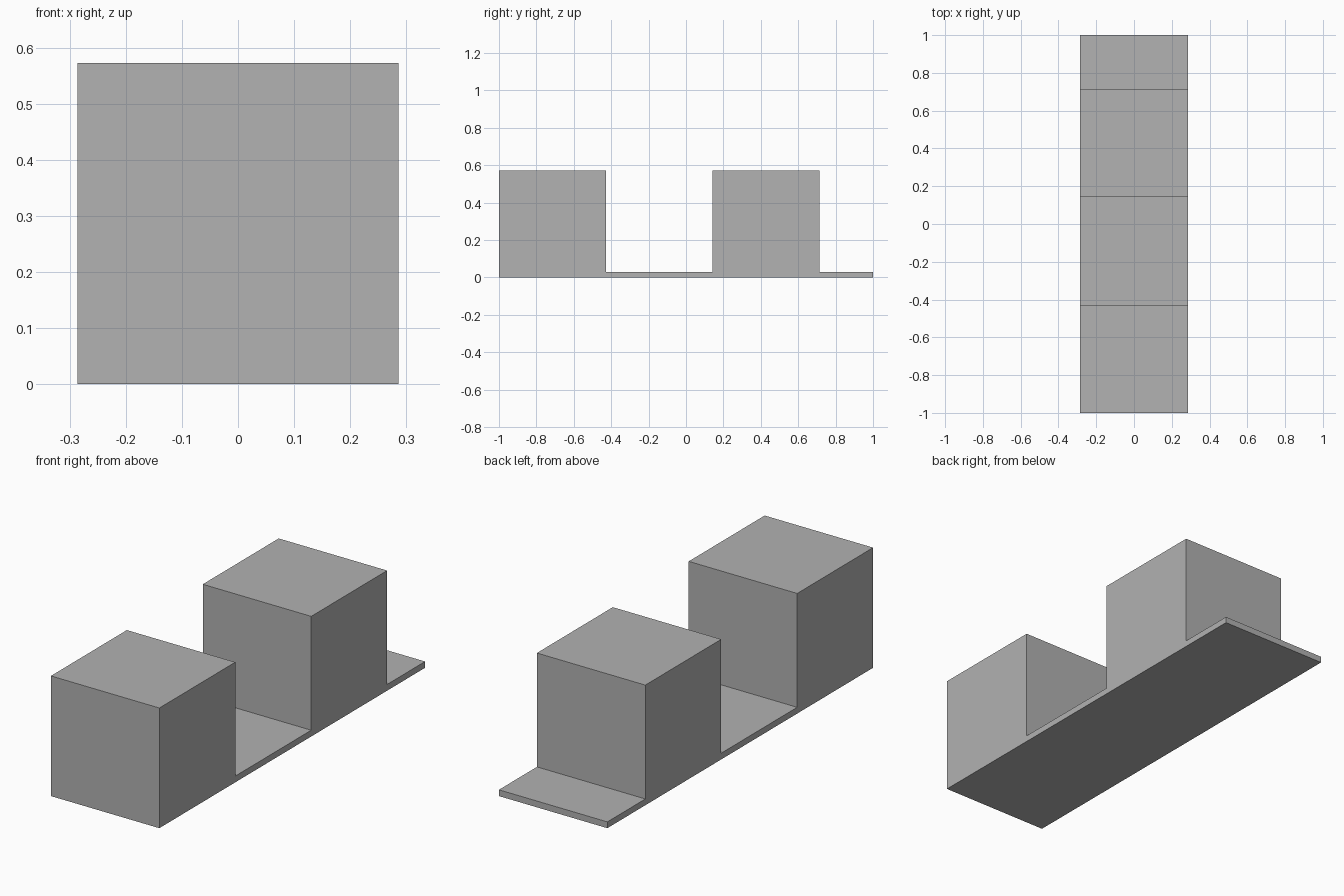
import bpy
import bmesh
from mathutils import Vector

cube = bpy.data.objects.get("Cube")
if cube:
    bpy.data.objects.remove(cube, do_unlink=True)

# One plain grey for everything
grey = bpy.data.materials.new("plain_grey")
grey.use_nodes = True
colour = (0.445, 0.445, 0.445, 1)
grey.diffuse_color = colour
grey.node_tree.nodes["Principled BSDF"].inputs["Base Color"].default_value = colour

UNIT = 2 / 3.5           # edge of a block; the strip is 3.5 blocks long
PLATE = 0.03             # thickness of the base strip
TOP = UNIT + 0.001
BLOCK_STARTS = (-1, -1 + 2 * UNIT)

# Side outline: thin base strip with two square blocks rising from it
outline = [(1, PLATE), (1, 0), (-1, 0)]
for start in BLOCK_STARTS:
    if start > -1:
        outline.append((start, PLATE))
    outline += [(start, TOP), (start + UNIT, TOP), (start + UNIT, PLATE)]

# Extrude the outline across the width
bm = bmesh.new()
side = bm.faces.new([bm.verts.new((-UNIT / 2, y, z)) for y, z in outline])
result = bmesh.ops.extrude_face_region(bm, geom=[side], use_keep_orig=True)
moved = [v for v in result["geom"] if isinstance(v, bmesh.types.BMVert)]
bmesh.ops.translate(bm, verts=moved, vec=Vector((UNIT, 0, 0)))
bmesh.ops.recalc_face_normals(bm, faces=bm.faces)

mesh = bpy.data.meshes.new("base_strip_with_blocks")
bm.to_mesh(mesh)
bm.free()
mesh.materials.append(grey)
strip = bpy.data.objects.new("base_strip_with_blocks", mesh)
bpy.context.collection.objects.link(strip)
